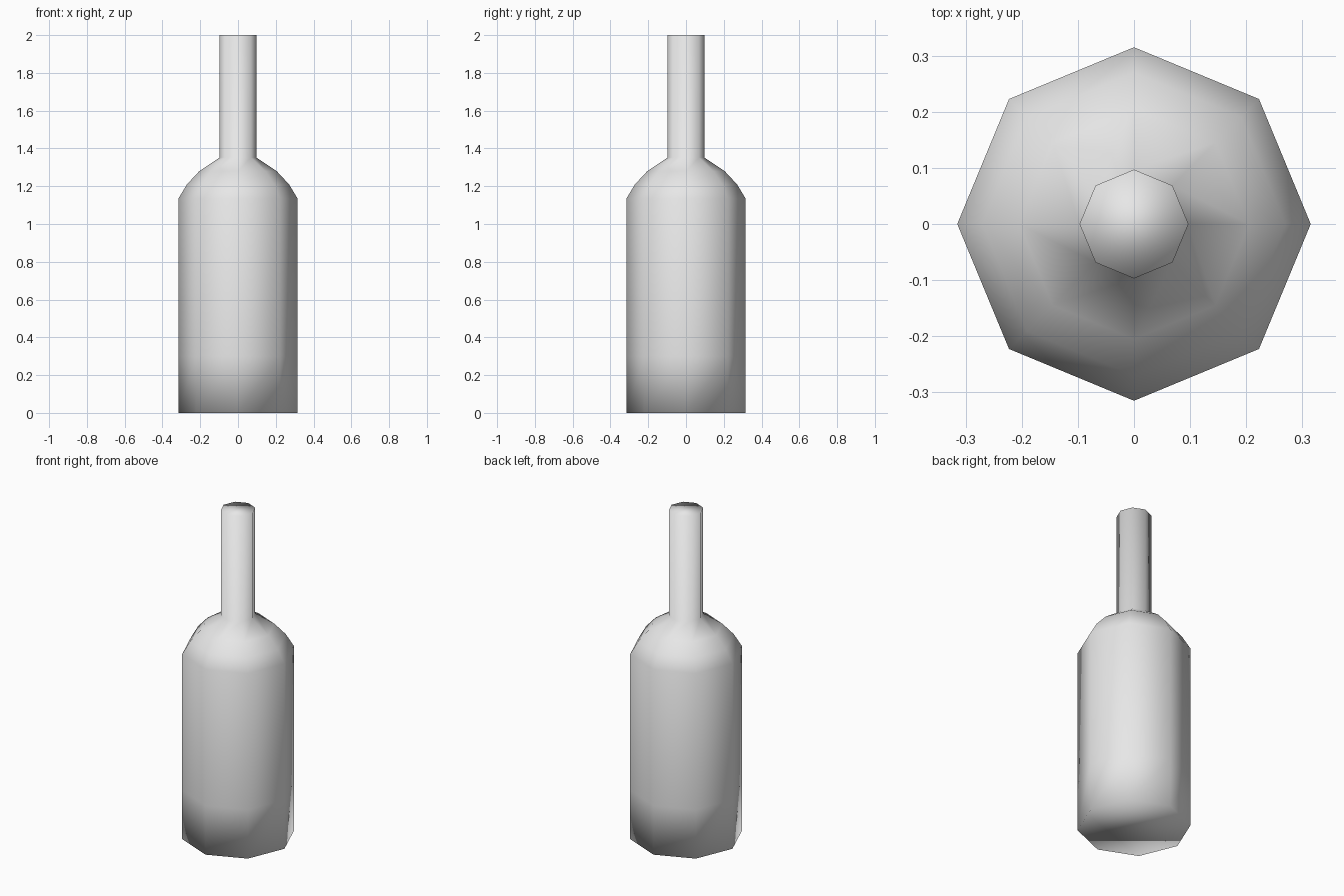
import bpy
import bmesh
from math import cos, sin, pi

if "Cube" in bpy.data.objects:
    bpy.data.objects.remove(bpy.data.objects["Cube"], do_unlink=True)

SIDES = 8

# Plain grey material
grey = bpy.data.materials.new("light_grey")
grey.use_nodes = True
colour = (0.8, 0.8, 0.8, 1)
grey.diffuse_color = colour
grey.node_tree.nodes["Principled BSDF"].inputs["Base Color"].default_value = colour


def lathe(name, profile, material):
    """Revolve (radius, height) points into a closed, smooth-shaded solid."""
    bm = bmesh.new()
    rings = [[bm.verts.new((r * cos(2 * pi * i / SIDES), r * sin(2 * pi * i / SIDES), z))
              for i in range(SIDES)] for r, z in profile]
    for low, high in zip(rings, rings[1:]):
        for i in range(SIDES):
            j = (i + 1) % SIDES
            bm.faces.new((low[i], low[j], high[j], high[i]))
    bm.faces.new(rings[0][::-1])
    bm.faces.new(rings[-1])
    for face in bm.faces:
        face.smooth = True
    mesh = bpy.data.meshes.new(name)
    bm.to_mesh(mesh)
    bm.free()
    mesh.materials.append(material)
    obj = bpy.data.objects.new(name, mesh)
    bpy.context.collection.objects.link(obj)
    return obj


# Bottle: straight body, rounded shoulder, slim neck
lathe("bottle", [
    (0.315, 0), (0.315, 0.3), (0.315, 1.135),
    (0.27, 1.21), (0.205, 1.28), (0.097, 1.352), (0.097, 2),
], grey)
